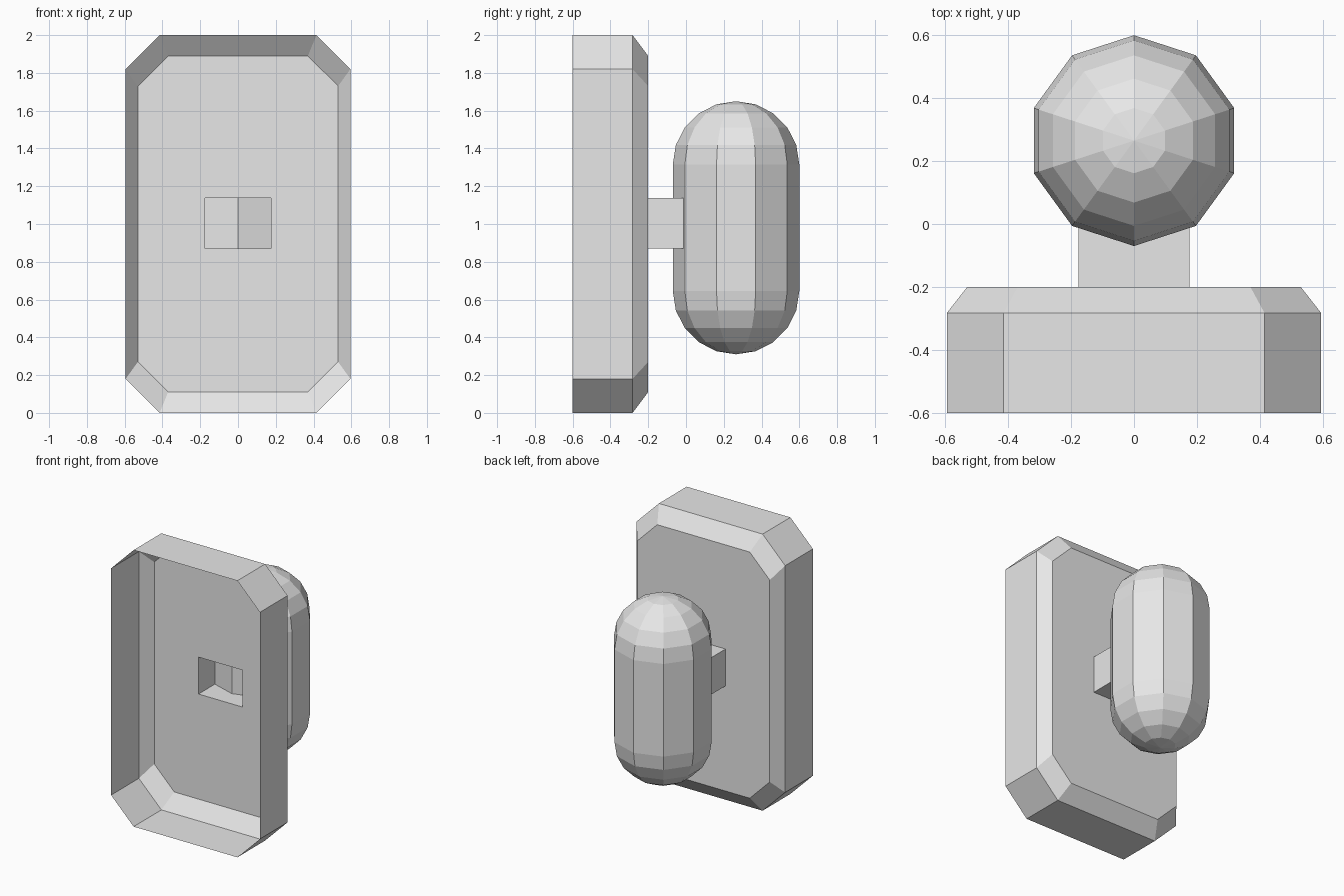
import bpy, bmesh
from math import sin, cos, pi

cube = bpy.data.objects.get("Cube")
if cube:
    bpy.data.objects.remove(cube)

grey = bpy.data.materials.new("light_grey")
grey.use_nodes = True
grey.diffuse_color = (0.8, 0.8, 0.8, 1)
grey.node_tree.nodes["Principled BSDF"].inputs["Base Color"].default_value = (0.8, 0.8, 0.8, 1)


def loft(bm, rings):
    """Join successive rings of points with quads; return the vertex rings."""
    loops = [[bm.verts.new(p) for p in ring] for ring in rings]
    for a, b in zip(loops, loops[1:]):
        n = len(a)
        for i in range(n):
            j = (i + 1) % n
            bm.faces.new((a[i], a[j], b[j], b[i]))
    return loops


def finish(bm, name):
    """Turn the mesh into a flat shaded object."""
    mesh = bpy.data.meshes.new(name)
    bm.to_mesh(mesh)
    bm.free()
    mesh.materials.append(grey)
    obj = bpy.data.objects.new(name, mesh)
    bpy.context.scene.collection.objects.link(obj)
    return obj


def octagon(half_w, flat_w, half_h, flat_h, y):
    """Rectangle with cut corners, centred at mid height."""
    quarter = [(half_w, flat_h), (flat_w, half_h)]
    pts = quarter + [(-x, z) for x, z in reversed(quarter)]
    pts += [(-x, -z) for x, z in pts]
    return [(x, y, 1 + z) for x, z in pts]


def rectangle(y):
    w, low, high = 0.176, 0.87, 1.137
    return [(w, y, low), (w, y, high), (-w, y, high), (-w, y, low)]


def loop_edges(bm, loop):
    return [bm.edges.get((v, loop[i - 1])) or bm.edges.new((v, loop[i - 1]))
            for i, v in enumerate(loop)]


# Open-fronted shell with a bevelled rim and a rectangular hole in its back
BACK, RIM, FRONT = -0.2, -0.283, -0.6
bm = bmesh.new()
shell = loft(bm, [octagon(0.595, 0.415, 1, 0.82, FRONT),
                  octagon(0.595, 0.415, 1, 0.82, RIM),
                  octagon(0.53, 0.37, 0.89, 0.73, BACK)])
hole = [bm.verts.new(p) for p in rectangle(BACK)]
bmesh.ops.triangle_fill(bm, use_beauty=True, normal=(0, 1, 0),
                        edges=loop_edges(bm, shell[-1]) + loop_edges(bm, hole))
bmesh.ops.recalc_face_normals(bm, faces=bm.faces)
finish(bm, "shell")

# Hollow connecting neck
bm = bmesh.new()
loft(bm, [rectangle(BACK), rectangle(-0.012)])
bmesh.ops.recalc_face_normals(bm, faces=bm.faces)
finish(bm, "neck")

# Ten-sided capsule with domed ends
SIDES, STEPS, RADIUS = 10, 5, 0.335
MID_Y, MID_Z, HALF_BODY = 0.265, 0.98, 0.335
profile = [(RADIUS * sin(k * pi / 2 / STEPS), HALF_BODY + RADIUS * cos(k * pi / 2 / STEPS))
           for k in range(STEPS + 1)]
profile += [(r, -z) for r, z in reversed(profile)]
bm = bmesh.new()
loft(bm, [[(r * sin(2 * pi * i / SIDES), MID_Y + r * cos(2 * pi * i / SIDES), MID_Z + z)
           for i in range(SIDES)] for r, z in profile])
bmesh.ops.remove_doubles(bm, verts=bm.verts, dist=0.0001)
bmesh.ops.recalc_face_normals(bm, faces=bm.faces)
finish(bm, "capsule")
